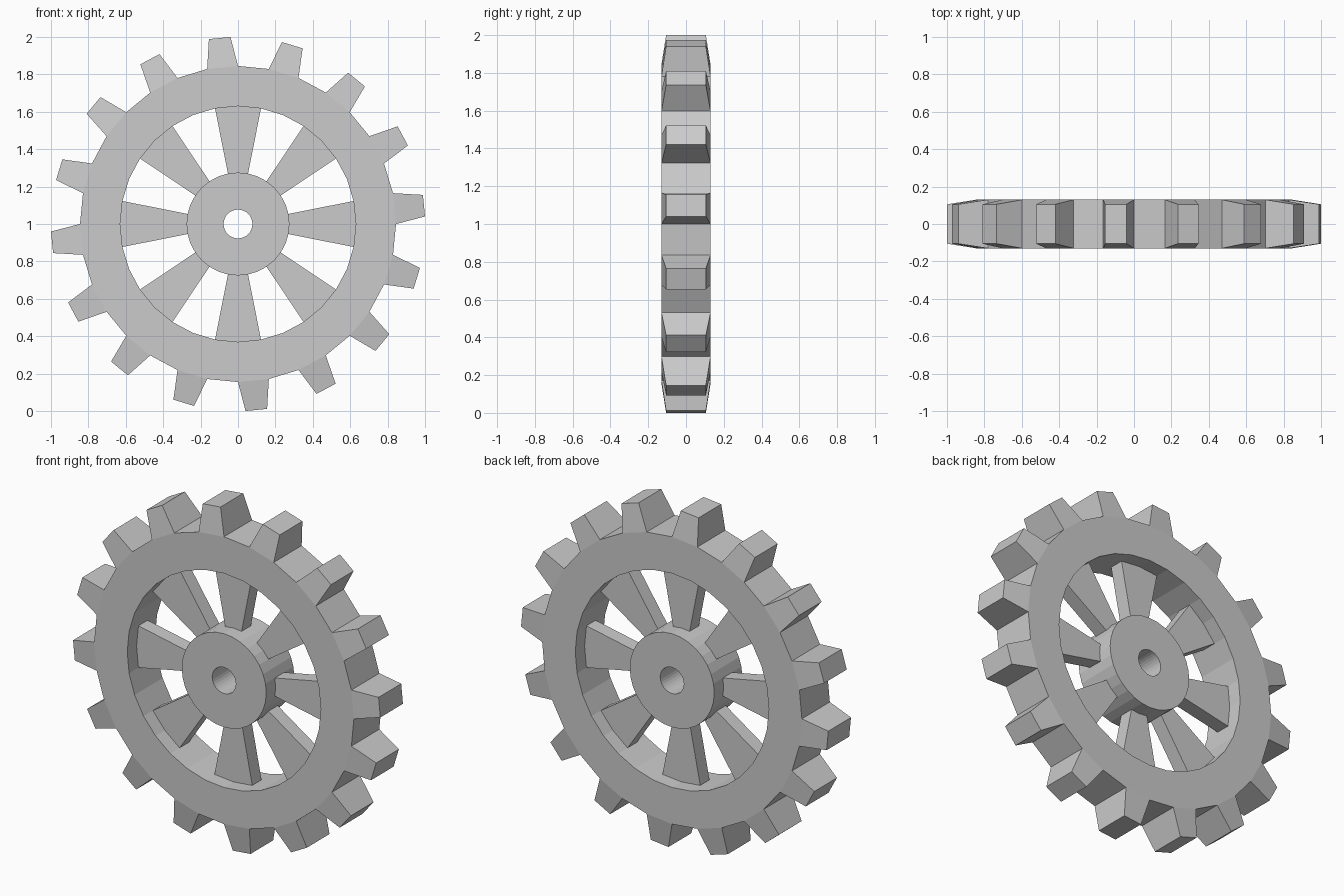
import bpy, bmesh
from math import sin, cos, pi
from mathutils import Vector

if "Cube" in bpy.data.objects:
    bpy.data.objects.remove(bpy.data.objects["Cube"])

SEG = 32          # sides of every circle
HALF = 0.13       # half thickness of rim and hub
CENTRE_Z = 1.0


def point(r, i, y):
    a = 2 * pi * i / SEG
    return Vector((r * cos(a), y, r * sin(a)))


def finish(name, bm):
    bmesh.ops.recalc_face_normals(bm, faces=bm.faces[:])
    mesh = bpy.data.meshes.new(name)
    bm.to_mesh(mesh)
    bm.free()
    obj = bpy.data.objects.new(name, mesh)
    obj.location.z = CENTRE_Z
    bpy.context.collection.objects.link(obj)
    return obj


def ring(bm, r_in, r_out, half):
    """Square-section ring around y; returns its outer and inner wall faces."""
    corners = [(r_out, -half), (r_out, half), (r_in, half), (r_in, -half)]
    loops = [[bm.verts.new(point(r, i, y)) for r, y in corners] for i in range(SEG)]
    outer, inner = [], []
    for i in range(SEG):
        a, b = loops[i], loops[(i + 1) % SEG]
        for k in range(4):
            n = (k + 1) % 4
            f = bm.faces.new((a[k], a[n], b[n], b[k]))
            if k == 0:
                outer.append(f)
            elif k == 2:
                inner.append(f)
    return outer, inner


# Rim, with every second outer face drawn out into a tapered tooth
bm = bmesh.new()
outer, _ = ring(bm, 0.63, 0.845, HALF)
for i in range(0, SEG, 2):
    tip = bmesh.ops.extrude_discrete_faces(bm, faces=[outer[i]])["faces"][0]
    radial = point(1, i + 0.5, 0)
    side = Vector((-radial.z, 0, radial.x))
    for v in tip.verts:
        across = v.co.dot(side) * 0.70
        v.co = radial * 0.999 + side * across + Vector((0, v.co.y * 0.81, 0))
finish("toothed_rim", bm)

# Hub with a smooth axle hole
bm = bmesh.new()
_, bore = ring(bm, 0.077, 0.275, HALF)
for f in bore:
    f.smooth = True
hub = finish("hub", bm)
bpy.context.view_layer.objects.active = hub
hub.select_set(True)
bpy.ops.object.shade_smooth_by_angle(angle=0.19)
for p in hub.data.polygons:
    p.use_smooth = (p.center - Vector((0, p.center.y, 0))).length < 0.1

# Eight thin wedge spokes, each two segments wide
bm = bmesh.new()
for s in range(0, SEG, 4):
    outline = [(0.275, s - 1), (0.63, s - 1), (0.63, s), (0.63, s + 1), (0.275, s + 1), (0.275, s)]
    front = [bm.verts.new(point(r, i, -0.043)) for r, i in outline]
    back = [bm.verts.new(point(r, i, 0.043)) for r, i in outline]
    bm.faces.new(front)
    bm.faces.new(back[::-1])
    for k in range(6):
        n = (k + 1) % 6
        bm.faces.new((front[k], back[k], back[n], front[n]))
finish("spokes", bm)
